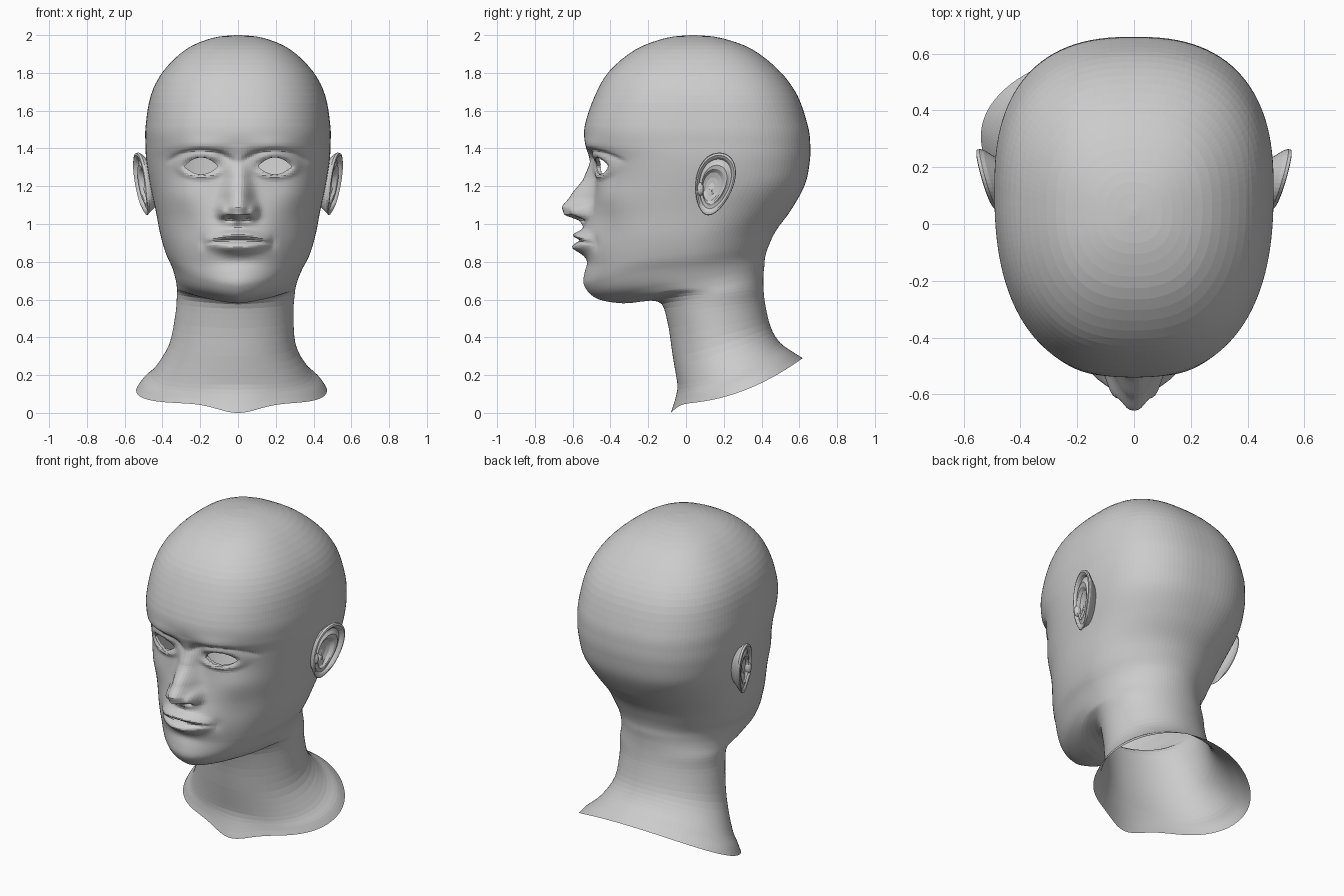
import bpy, bmesh, math

if "Cube" in bpy.data.objects:
    bpy.data.objects.remove(bpy.data.objects["Cube"])

# ---------- helpers ----------
def clamp01(t):
    return max(0.0, min(1.0, t))

def ramp(v, a, b):
    t = clamp01((v - a) / (b - a))
    return t * t * (3 - 2 * t)

def blob(x, z, cx, cz, sx, sz):
    return math.exp(-((x - cx) / sx) ** 2 - ((z - cz) / sz) ** 2)

def catmull(p0, p1, p2, p3, t):
    return [0.5 * (2 * b + (c - a) * t + (2 * a - 5 * b + 4 * c - d) * t * t
                   + (3 * b - a - 3 * c + d) * t ** 3)
            for a, b, c, d in zip(p0, p1, p2, p3)]

def table(rows, z):
    for a, b in zip(rows, rows[1:]):
        if a[0] >= z >= b[0]:
            t = ramp(z, a[0], b[0]) * 0.4 + 0.6 * (a[0] - z) / (a[0] - b[0])
            return [p + (q - p) * t for p, q in zip(a, b)]
    return [z, 0, 0.1]

def make_object(name, bm):
    me = bpy.data.meshes.new(name)
    bm.to_mesh(me)
    bm.free()
    ob = bpy.data.objects.new(name, me)
    bpy.context.collection.objects.link(ob)
    return ob

# ---------- head and neck sections: front z, front y, back z, back y, half width, widest y ----------
SECTIONS = [
    (2.00, 0.03, 2.00, 0.05, 0.01, 0.04),
    (1.985, -0.105, 1.985, 0.185, 0.135, 0.04),
    (1.925, -0.265, 1.925, 0.35, 0.275, 0.06),
    (1.81, -0.405, 1.81, 0.495, 0.395, 0.08),
    (1.68, -0.482, 1.68, 0.59, 0.462, 0.10),
    (1.52, -0.536, 1.52, 0.645, 0.489, 0.12),
    (1.42, -0.53, 1.42, 0.658, 0.49, 0.13),
    (1.33, -0.49, 1.33, 0.655, 0.485, 0.13),
    (1.20, -0.485, 1.21, 0.63, 0.465, 0.12),
    (1.05, -0.51, 1.08, 0.56, 0.435, 0.08),
    (0.90, -0.54, 0.97, 0.48, 0.41, 0.05),
    (0.77, -0.535, 0.89, 0.44, 0.38, 0.03),
    (0.67, -0.53, 0.83, 0.42, 0.345, 0.03),
    (0.605, -0.47, 0.78, 0.415, 0.325, 0.05),
    (0.58, -0.33, 0.73, 0.41, 0.315, 0.09),
    (0.59, -0.15, 0.66, 0.41, 0.312, 0.14),
    (0.49, -0.10, 0.57, 0.42, 0.312, 0.15),
    (0.30, -0.07, 0.45, 0.45, 0.335, 0.18),
    (0.15, -0.045, 0.37, 0.50, 0.41, 0.24),
    (0.09, -0.042, 0.32, 0.57, 0.475, 0.29),
    (0.05, -0.05, 0.29, 0.618, 0.505, 0.31),
]

# nose ridge: z, protrusion, half width
NOSE = [(1.42, 0, .06), (1.33, .02, .055), (1.25, .055, .06), (1.15, .12, .07), (1.09, .155, .075),
        (1.05, .135, .075), (1.015, .04, .07), (0.97, 0, .07)]
EYE_X, EYE_Z, EYE_A = 0.195, 1.305, 0.09

def eye_terms(x, z):
    dx, dz = abs(x) - EYE_X, z - EYE_Z
    return (dx / EYE_A) ** 2, abs(dz) / (0.047 if dz > 0 else 0.042)

# sculpted features, returned as forward push
def face_relief(x, z):
    ax = abs(x)
    _, n, h = table(NOSE, z)
    d = n * math.exp(-(ax / h) ** 2.5)
    d += 0.050 * blob(ax, z, 0.08, 1.065, 0.026, 0.036)        # nostril wings
    d -= 0.030 * blob(ax, z, 0.042, 1.03, 0.022, 0.014)        # nostrils
    d += 0.014 * blob(ax, z, 0.19, 1.415, 0.13, 0.04)          # brows
    d -= 0.010 * blob(ax, z, EYE_X, EYE_Z, 0.11, 0.07)         # eye sockets
    d -= 0.012 * blob(ax, z, 0.095, 1.32, 0.03, 0.05)          # inner eye corners
    q = math.hypot((ax - EYE_X) / 0.10, (z - EYE_Z) / 0.05)
    d += 0.013 * math.exp(-((q - 1.1) / 0.30) ** 2)            # eyelids
    d -= 0.010 * math.exp(-((q - 1.7) / 0.22) ** 2) * ramp(z, EYE_Z, EYE_Z + 0.05)  # lid crease
    d += 0.016 * blob(ax, z, 0.30, 1.15, 0.11, 0.08)           # cheekbones
    d -= 0.012 * blob(ax, z, 0.27, 0.95, 0.08, 0.10)           # cheek hollows
    lip = max(0, 1 - (ax / 0.185) ** 2) ** 1.2
    bow = 0.942 - 1.1 * ax * ax
    line = 0.914 - 0.5 * ax * ax
    low = 0.877 + 0.6 * ax * ax
    d += lip * 0.050 * math.exp(-((z - bow) / 0.028) ** 2)     # upper lip
    d += lip * 0.052 * math.exp(-((z - low) / 0.032) ** 2)     # lower lip
    d -= max(0, 1 - (ax / 0.18) ** 4) * 0.020 * math.exp(-((z - line) / 0.012) ** 2)  # mouth line
    d += 0.014 * blob(x, z, 0, 0.93, 0.16, 0.08)               # muzzle
    d -= 0.008 * blob(x, z, 0, 0.985, 0.02, 0.02)              # philtrum
    d -= 0.008 * blob(ax, z, 0.185, 0.90, 0.025, 0.035)        # mouth corners
    d -= 0.014 * blob(x, z, 0, 0.80, 0.12, 0.035)              # dip under lip
    d += 0.008 * blob(x, z, 0, 0.69, 0.11, 0.05)               # chin
    return d

# ---------- loft the head ----------
rings = []
for i in range(len(SECTIONS) - 1):
    quad = [SECTIONS[max(0, min(len(SECTIONS) - 1, i + k))] for k in (-1, 0, 1, 2)]
    steps = 20 if 8 <= i <= 10 else 12 if 5 <= i <= 13 else 4
    rings += [catmull(*quad, s / steps) for s in range(steps)]
rings.append(list(SECTIONS[-1]))

N = 160
bm = bmesh.new()
grid = []
for zf, yf, zb, yb, w, ym in rings:
    row = []
    p_front = 1.0 - 0.18 * ramp(zf, 0.75, 1.3)
    p_back = 1.0 - 0.20 * ramp(zf, 0.85, 1.25)
    bend = 1 + 1.0 * clamp01((0.4 - zf) / 0.35)
    sweep = 0.35 * ramp(zf, 0.54, 0.59) * ramp(zf, 0.95, 0.65)   # jawline sweep
    for j in range(N):
        t = 2 * math.pi * j / N
        a = t - 0.5 * math.sin(t)
        s, c = math.sin(a), math.cos(a)
        p = p_front if c > 0 else p_back
        x = w * math.copysign(abs(s) ** p, s) if abs(s) > 1e-9 else 0.0
        y = ym + ((yf if c > 0 else yb) - ym) * abs(c) ** p
        power = bend - sweep * ramp(c, -0.2, 0.5)
        z = zf + (zb - zf) * clamp01((y - yf) / (yb - yf)) ** power
        if c > 0 and 0.6 < z < 1.55:
            y -= face_relief(x, z) * ramp(c, 0.0, 0.35)
        # uneven cut of the neck
        low = clamp01((0.8 - z) / 0.5)
        x -= 0.034 * low * abs(x) / w
        tip = blob(x, 0, 0, 0, 0.15, 1) * ramp(zf, 0.15, 0.05) * (c > 0)
        row.append(bm.verts.new((x, y - 0.03 * tip, z - 0.05 * tip)))
    grid.append(row)
bm.faces.new(grid[0])
for r0, r1 in zip(grid, grid[1:]):
    for j in range(N):
        k = (j + 1) % N
        bm.faces.new((r0[j], r1[j], r1[k], r0[k]))

# eye openings with a turned-in lid edge
cut = [f for f in bm.faces if f.calc_center_median().y < -0.2
       and sum(eye_terms(f.calc_center_median().x, f.calc_center_median().z)) < 1]
bmesh.ops.delete(bm, geom=cut, context='FACES')
rim = [e for e in bm.edges if e.is_boundary and e.verts[0].co.z > 1.0]
for v in {v for e in rim for v in e.verts}:
    A, B = eye_terms(v.co.x, v.co.z)
    k = (-B + math.sqrt(B * B + 4 * A)) / (2 * A) if A > 1e-6 else 1 / B
    cx = math.copysign(EYE_X, v.co.x)
    v.co.x = cx + (v.co.x - cx) * k
    v.co.z = EYE_Z + (v.co.z - EYE_Z) * k
new = bmesh.ops.extrude_edge_only(bm, edges=rim)['geom']
for v in new:
    if isinstance(v, bmesh.types.BMVert):
        v.co.y += 0.02
make_object("head_and_neck", bm)

# ---------- ears: radial rings (size, outward offset) from root over the rim to the bowl ----------
EAR = [(0.50, -0.08), (0.74, -0.045), (0.95, -0.014), (1.0, 0.0), (0.98, 0.012), (0.91, 0.015),
       (0.84, 0.007), (0.79, -0.008), (0.70, -0.004), (0.62, 0.006), (0.54, 0.002),
       (0.46, -0.016), (0.30, -0.024), (0.12, -0.026)]
M = 48
bm = bmesh.new()
rows = []
for size, off in EAR:
    row = []
    inner = ramp(size, 0.7, 0.45) if off > -0.03 else 0     # bowl sits low and forward
    for j in range(M):
        a = 2 * math.pi * j / M
        u, v = math.cos(a), math.sin(a)
        width = 0.098 + 0.020 * v
        y = 0.15 + size * width * u + 0.25 * size * 0.165 * v - 0.015 * inner
        z = 1.212 + size * 0.165 * v - 0.02 * size * u - 0.015 * inner
        lobe = ramp(v, -0.5, -0.95)
        o = off * (1 - 0.6 * lobe) if off > -0.03 else off
        x = 0.504 + 0.27 * (y - 0.15) + 0.10 * (z - 1.21) + o
        row.append(bm.verts.new((x, y, z)))
    rows.append(row)
for r0, r1 in zip(rows, rows[1:]):
    for j in range(M):
        k = (j + 1) % M
        bm.faces.new((r0[j], r0[k], r1[k], r1[j]))
bm.faces.new(rows[-1])
# small flap in front of the ear canal
flap = bmesh.ops.create_uvsphere(bm, u_segments=12, v_segments=8, radius=1.0)['verts']
for v in flap:
    v.co = (0.478 + 0.022 * v.co.x, 0.075 + 0.02 * v.co.y, 1.185 + 0.035 * v.co.z)
bmesh.ops.recalc_face_normals(bm, faces=bm.faces)
ears = make_object("ears", bm)
mirror = ears.modifiers.new("mirror", 'MIRROR')
mirror.use_axis[0] = True
mirror.use_mirror_merge = False
